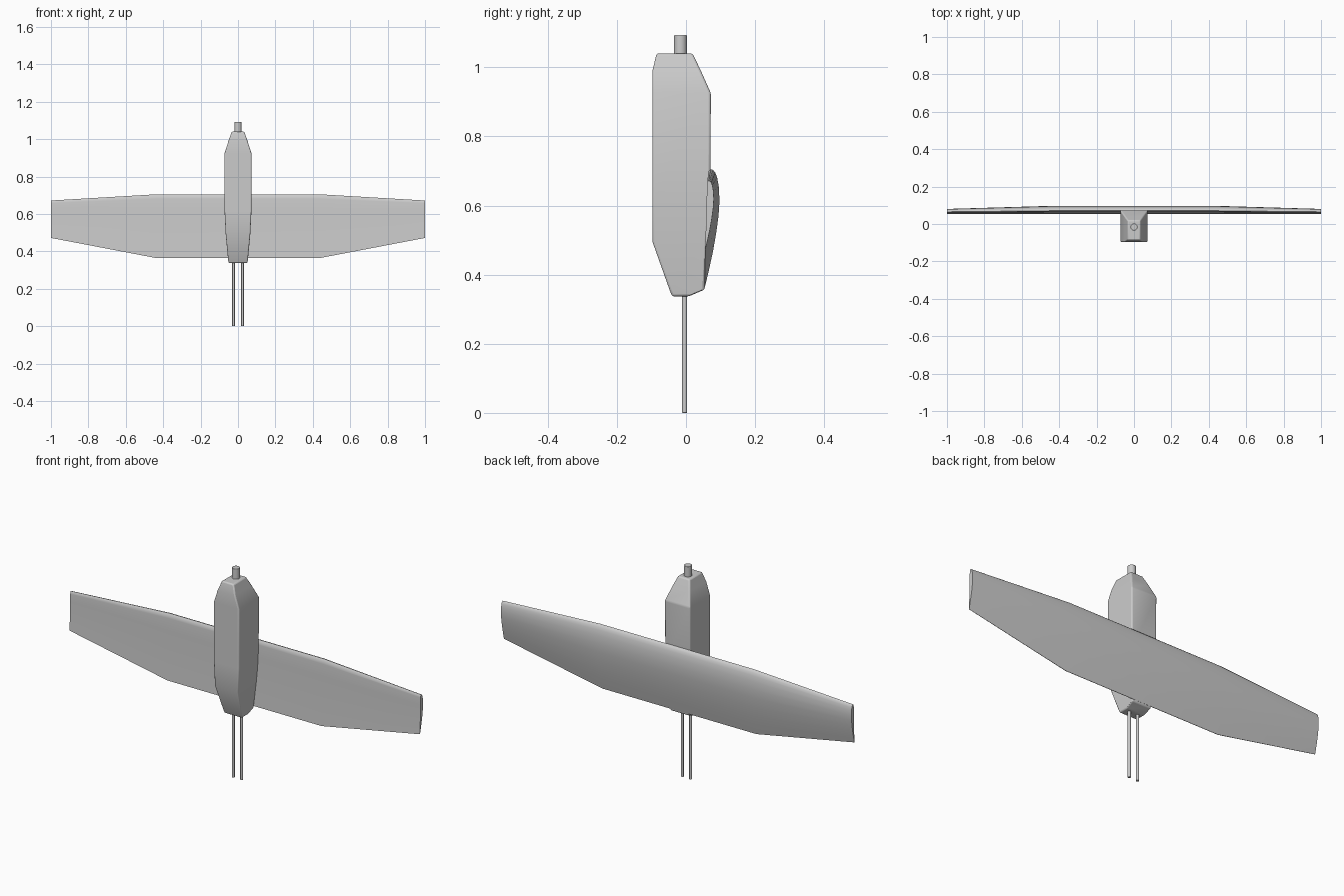
import bpy, bmesh, math

cube = bpy.data.objects.get("Cube")
if cube:
    bpy.data.objects.remove(cube, do_unlink=True)

grey = bpy.data.materials.new("plain_grey")
grey.use_nodes = True
COLOUR = (0.6, 0.6, 0.6, 1)
grey.diffuse_color = COLOUR
grey.node_tree.nodes["Principled BSDF"].inputs["Base Color"].default_value = COLOUR


def finish(obj, angle):
    obj.data.materials.append(grey)
    bpy.ops.object.select_all(action="DESELECT")
    obj.select_set(True)
    bpy.context.view_layer.objects.active = obj
    bpy.ops.object.shade_smooth_by_angle(angle=math.radians(angle))
    return obj


def loft(name, rings):
    """Skin a list of equal-length rings and cap both ends."""
    bm = bmesh.new()
    loops = [[bm.verts.new(p) for p in ring] for ring in rings]
    for a, b in zip(loops, loops[1:]):
        for i in range(len(a)):
            j = (i + 1) % len(a)
            bm.faces.new((a[i], a[j], b[j], b[i]))
    bm.faces.new(loops[0])
    bm.faces.new(loops[-1])
    bmesh.ops.recalc_face_normals(bm, faces=bm.faces)
    mesh = bpy.data.meshes.new(name)
    bm.to_mesh(mesh)
    bm.free()
    obj = bpy.data.objects.new(name, mesh)
    bpy.context.collection.objects.link(obj)
    return obj


def rod(name, x, y, z0, z1, radius, bevel):
    bpy.ops.mesh.primitive_cylinder_add(
        vertices=24, radius=radius, depth=z1 - z0, location=(x, y, (z0 + z1) / 2))
    obj = bpy.context.object
    obj.name = name
    mod = obj.modifiers.new("soft_rim", "BEVEL")
    mod.width = bevel
    mod.segments = 2
    return finish(obj, 40)


# Fuselage: rectangular sections as height, half width, front, back
SECTIONS = [
    (0.337, 0.050, -0.040, 0.008),
    (0.357, 0.053, -0.048, 0.054),
    (0.495, 0.066, -0.097, 0.060),
    (0.620, 0.072, -0.097, 0.070),
    (0.925, 0.072, -0.097, 0.072),
    (0.990, 0.051, -0.097, 0.043),
    (1.040, 0.034, -0.085, 0.019),
]
fuselage = loft("fuselage", [
    [(-w, f, z), (w, f, z), (w, b, z), (-w, b, z)] for z, w, f, b in SECTIONS])
soft = fuselage.modifiers.new("soft_edges", "BEVEL")
soft.width = 0.006
soft.segments = 3
soft.limit_method = "ANGLE"
soft.angle_limit = math.radians(20)
finish(fuselage, 30)

# Wing: one aerofoil, as fraction along chord from the trailing edge and depth
AEROFOIL = [
    (0, 0.0), (0.25, 0.004), (0.5, 0.007), (0.75, 0.009), (0.93, 0.010),
    (0.98, 0.012), (1, 0.018), (0.995, 0.025), (0.97, 0.032), (0.93, 0.037),
    (0.85, 0.042), (0.73, 0.044), (0.6, 0.041), (0.45, 0.034), (0.3, 0.025),
    (0.15, 0.014), (0, 0.002),
]


def wing_ring(x, low, high):
    chord = high - low
    k = chord / 0.34
    base = 0.053 + 0.004 * (1 - k)
    return [(x, base + d * k, low + t * chord) for t, d in AEROFOIL]


STATIONS = [(-1, 0.472, 0.672), (-0.44, 0.365, 0.705),
            (0.44, 0.365, 0.705), (1, 0.472, 0.672)]
finish(loft("wing", [wing_ring(*s) for s in STATIONS]), 40)

# Nose shaft and the twin tail booms
rod("nose_shaft", 0, -0.016, 1.02, 1.093, 0.019, 0.002)
for side, x in (("left", 0.024), ("right", -0.024)):
    rod(side + "_tail_boom", x, -0.004, 0, 0.36, 0.007, 0.001)
